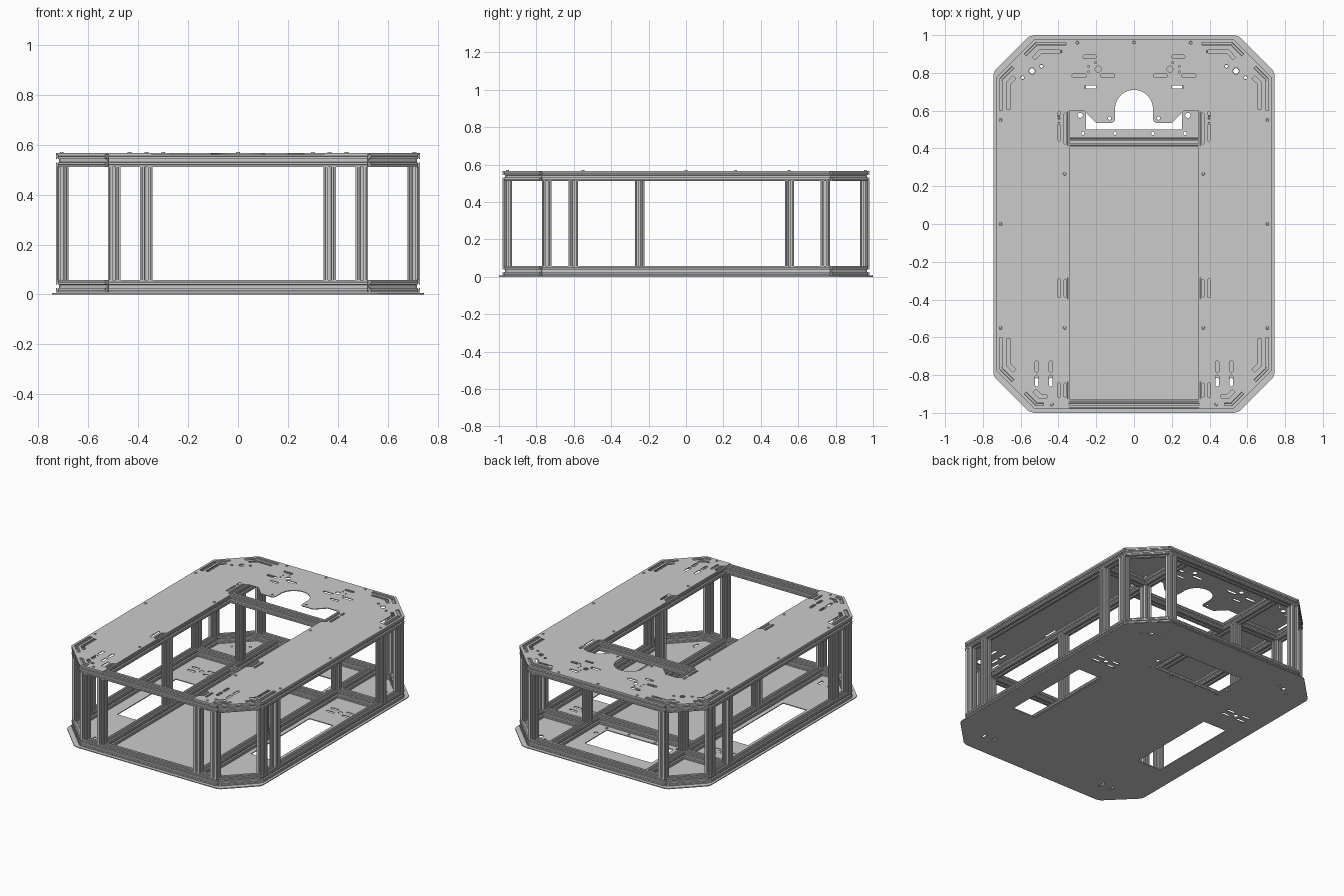
import bpy, bmesh, math
from mathutils import Vector

if "Cube" in bpy.data.objects:
    bpy.data.objects.remove(bpy.data.objects["Cube"])

S = 0.05                      # section of the slotted profile
Z_LOW, Z_HIGH = 0.032, 0.537  # centre heights of lower and upper frame
PX, PY = 0.705, 0.955         # centre lines of the outer frame


def link(name, mesh):
    ob = bpy.data.objects.new(name, mesh)
    bpy.context.collection.objects.link(ob)
    return ob


# One side of the slotted profile, turned four times to make the section
SIDE = [(-.5, -.5), (-.37, -.5), (-.34, -.46), (-.31, -.5), (-.14, -.5), (-.14, -.41),
        (-.27, -.41), (-.12, -.24), (.12, -.24), (.27, -.41), (.14, -.41), (.14, -.5),
        (.31, -.5), (.34, -.46), (.37, -.5)]
SECTION = []
for k in range(4):
    c, s = round(math.cos(k * math.pi / 2)), round(math.sin(k * math.pi / 2))
    SECTION += [((x * c - y * s) * S, (x * s + y * c) * S) for x, y in SIDE]


def beam(name, a, b):
    a, b = Vector(a), Vector(b)
    d = (b - a).normalized()
    up = Vector((0, 1, 0)) if abs(d.z) > .9 else Vector((0, 0, 1))
    side = up.cross(d)
    bm = bmesh.new()
    lo = [bm.verts.new(a + side * u + up * v) for u, v in SECTION]
    hi = [bm.verts.new(b + side * u + up * v) for u, v in SECTION]
    n = len(lo)
    for i in range(n):
        bm.faces.new((lo[i], lo[(i + 1) % n], hi[(i + 1) % n], hi[i]))
    bm.faces.new(lo[::-1])
    bm.faces.new(hi)
    bmesh.ops.recalc_face_normals(bm, faces=bm.faces)
    me = bpy.data.meshes.new(name)
    bm.to_mesh(me)
    bm.free()
    return link(name, me)


def slot(x, y, w, h, n=8):
    """Rounded slot; a circle when w equals h."""
    r = min(w, h) / 2
    pts = []
    for i in range(2 * n):
        t = 2 * math.pi * (i + .5) / (2 * n)
        cx, cy = math.cos(t), math.sin(t)
        pts.append((x + cx * r + math.copysign(w / 2 - r, cx),
                    y + cy * r + math.copysign(h / 2 - r, cy)))
    return pts


def rect(x0, x1, y0, y1):
    return [(x0, y0), (x1, y0), (x1, y1), (x0, y1)]


def mirror(pts):
    return [(-x, y) for x, y in reversed(pts)]


def both(loops):
    return loops + [mirror(p) for p in loops]


def flip_y(pts):
    return [(x, -y) for x, y in pts]


def plate(name, loops, z0, z1):
    """Flat sheet with holes: the first loop is the outline."""
    cu = bpy.data.curves.new(name, 'CURVE')
    cu.dimensions = '2D'
    cu.fill_mode = 'BOTH'
    cu.extrude = (z1 - z0) / 2
    for pts in loops:
        sp = cu.splines.new('POLY')
        sp.points.add(len(pts) - 1)
        for p, (x, y) in zip(sp.points, pts):
            p.co = (x, y, 0, 1)
        sp.use_cyclic_u = True
    tmp = bpy.data.objects.new(name + "_curve", cu)
    bpy.context.collection.objects.link(tmp)
    me = bpy.data.meshes.new_from_object(tmp.evaluated_get(bpy.context.evaluated_depsgraph_get()))
    bpy.data.objects.remove(tmp)
    me.polygons.foreach_set("use_smooth", [False] * len(me.polygons))
    link(name, me).location.z = (z0 + z1) / 2


# Bottom plate with side windows, back window and fixing slots
half = [(0.53, -1), (0.56, -.99), (0.735, -.815), (0.745, -.79),
        (0.745, .79), (0.735, .815), (0.56, .99), (0.53, 1)]
holes = [rect(.42, .6, -.46, .18), slot(.285, .575, .028, .028),
         slot(.27, .48, .018, .018), slot(.1, .48, .018, .018),
         slot(.54, .81, .03, .03), slot(.49, .835, .016, .016), slot(.59, .775, .016, .016),
         slot(.44, -.84, .018, .05), slot(.515, -.84, .018, .05)]
for sx in (-1, 1):
    for sy in (-1, 1):
        holes.append(slot(.53 + sx * .06, .36 + sy * .025, .06, .018))
holes.append(slot(.53, .36, .03, .03))
plate("bottom_plate", [half + mirror(half), rect(-.255, .255, .5, .74)] + both(holes), 0, .006)

# Top plate: U-shaped outline with notches along the opening and an arched back cutout
arch = [(.1 * math.cos(t * math.pi / 24), .61 + .1 * math.sin(t * math.pi / 24))
        for t in range(12)]
half = [(0, .71)] + arch[::-1] + [
    (.1, .555), (.106, .541), (.12, .535), (.2, .535), (.265, .6), (.345, .6),
    (.375, .58), (.375, .43), (.345, .41),
    (.345, -.28), (.375, -.30), (.375, -.38), (.345, -.40),
    (.345, -.83), (.375, -.85), (.375, -.91), (.345, -.93), (.345, -.98),
    (.525, -.98), (.73, -.775), (.73, .775), (.525, .98), (0, .98)]
outline = half + mirror(half[1:-1])
corner = [(.69, .60), (.715, .60), (.715, .765), (.645, .835), (.63, .82), (.69, .76)]
corner_in = [(.655, .61), (.675, .61), (.675, .75), (.64, .785), (.625, .77), (.655, .74)]
end = [(.36, .965), (.36, .94), (.51, .94), (.565, .885), (.58, .9), (.515, .965)]
end_in = [(.38, .922), (.38, .905), (.49, .905), (.525, .87), (.538, .883), (.5, .922)]
end_front = [(.48, -.965), (.48, -.94), (.51, -.94), (.565, -.885), (.58, -.9), (.515, -.965)]
end_front_in = [(.46, -.92), (.46, -.905), (.49, -.905), (.52, -.875), (.535, -.89), (.505, -.92)]
holes = [corner, corner_in, flip_y(corner), flip_y(corner_in), end, end_in,
         end_front, end_front_in,
         slot(.235, .885, .07, .02), slot(.29, .785, .075, .02), slot(.14, .785, .075, .02),
         rect(.2, .26, .717, .733), slot(.19, .82, .032, .032),
         slot(.24, .835, .01, .01), slot(.24, .805, .01, .01), slot(.205, .855, .01, .01),
         slot(.54, .81, .034, .034), slot(.49, .835, .018, .018), slot(.59, .775, .018, .018),
         slot(.13, .56, .018, .018),
         slot(.396, .575, .016, .04), slot(.396, .49, .016, .1),
         slot(.396, -.34, .016, .1), slot(.396, -.88, .016, .08)]
for x in (.44, .515):
    for y in (-.755, -.83):
        holes.append(slot(x, y, .02, .06))
plate("top_plate", [outline] + both(holes), .562, .567)

# Lower and upper frames
for level, z in (("lower", Z_LOW), ("upper", Z_HIGH)):
    for side, sy in (("front", -1), ("back", 1)):
        beam(f"{level}_{side}_beam", (-.52, sy * PY, z), (.52, sy * PY, z))
    beam(f"{level}_cross_beam", (-.342, .433, z), (.342, .433, z))
    for side, sx in (("left", -1), ("right", 1)):
        beam(f"{level}_{side}_beam", (sx * PX, -.77, z), (sx * PX, .77, z))
        beam(f"{level}_{side}_inner_beam", (sx * .367, -.93, z), (sx * .367, .93, z))
        beam(f"{level}_{side}_short_beam", (sx * .392, .553, z), (sx * .68, .553, z))
        for end_name, sy in (("front", -1), ("back", 1)):
            beam(f"{level}_{end_name}_{side}_corner_beam",
                 (sx * .515, sy * .955, z), (sx * .705, sy * .765, z))

# Upright posts
posts = [("front_corner", .497, -PY), ("front_side", PX, -.745), ("front_inner", .367, -PY),
         ("side_front", PX, -.602), ("middle_inner", .367, -.248), ("back_inner", .367, .553),
         ("side_back", PX, .553), ("back_side", PX, .745), ("back_corner", .497, PY)]
for name, x, y in posts:
    for side, sx in (("left", -1), ("right", 1)):
        beam(f"{name}_{side}_post", (sx * x, y, .057), (sx * x, y, .512))

# Screw heads on the top plate
screws = [(0, .96)]
for x, y in ((.3, .96), (.707, .55), (.707, 0), (.707, -.55), (.367, .265), (.367, -.55),
             (.435, -.955)):
    screws += [(x, y), (-x, y)]
bm = bmesh.new()
for x, y in screws:
    res = bmesh.ops.create_cone(bm, cap_ends=True, segments=12, radius1=.009, radius2=.007, depth=.005)
    bmesh.ops.translate(bm, verts=res["verts"], vec=(x, y, .5685))
me = bpy.data.meshes.new("top_screws")
bm.to_mesh(me)
bm.free()
link("top_screws", me)
